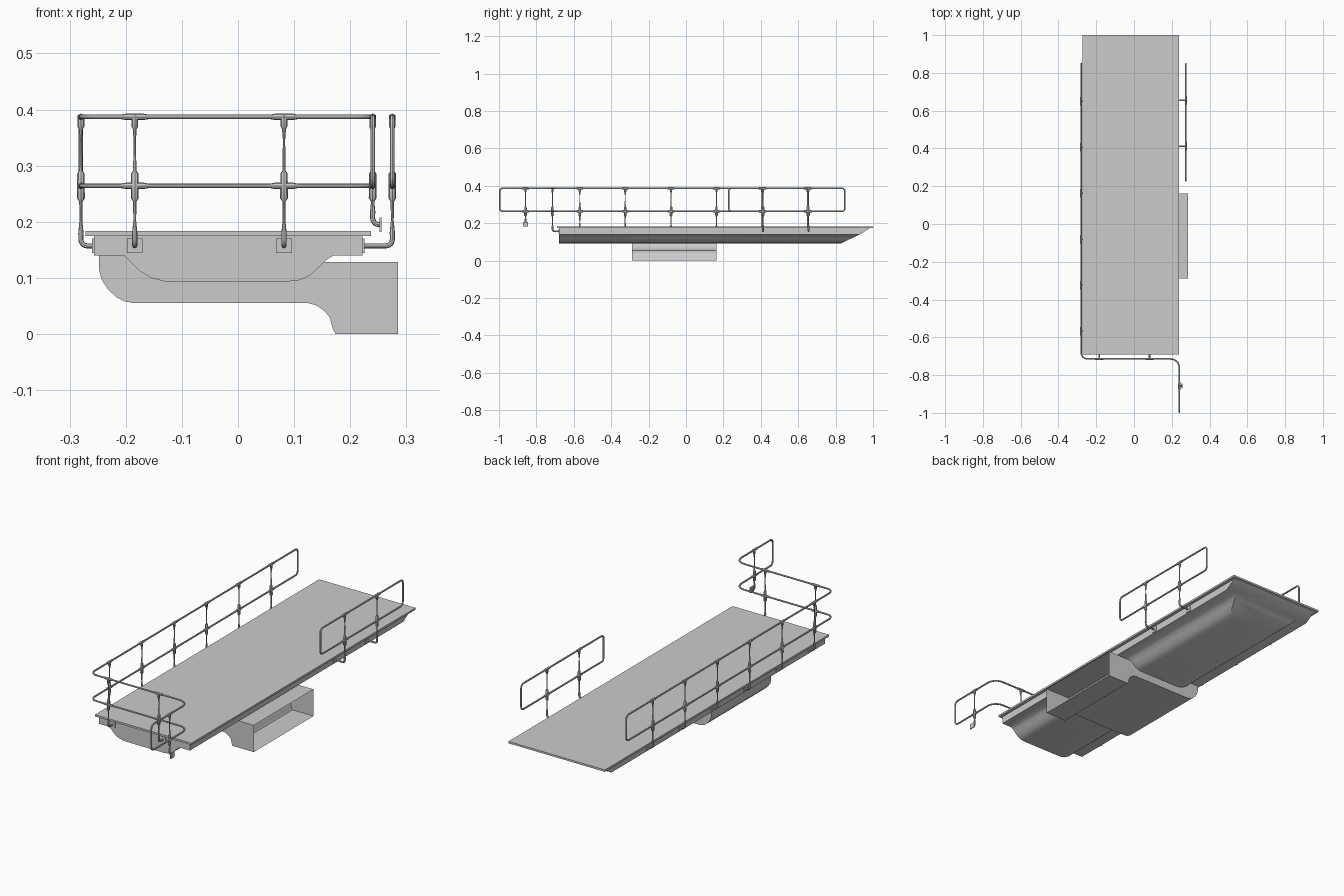
import bpy, bmesh
from mathutils import Vector

if "Cube" in bpy.data.objects:
    bpy.data.objects.remove(bpy.data.objects["Cube"])

TOP, MID, FOOT = 0.387, 0.264, 0.157


def mesh_object(name, verts, faces, recalc=True):
    me = bpy.data.meshes.new(name)
    me.from_pydata(verts, [], faces)
    bm = bmesh.new()
    bm.from_mesh(me)
    if recalc:
        bmesh.ops.recalc_face_normals(bm, faces=bm.faces)
    bm.to_mesh(me)
    bm.free()
    ob = bpy.data.objects.new(name, me)
    bpy.context.collection.objects.link(ob)
    return ob


def extrude(name, profile, y0, y1, open_sides=()):
    """Extrude an xz profile along y; y1 may depend on z."""
    n = len(profile)
    verts = [(x, y0, z) for x, z in profile] + [(x, y1(z), z) for x, z in profile]
    faces = [(i, (i + 1) % n, n + (i + 1) % n, n + i) for i in range(n) if i not in open_sides]
    faces += [tuple(reversed(range(n))), tuple(range(n, 2 * n))]
    ob = mesh_object(name, verts, faces)
    smooth(ob)
    return ob


def smooth(ob):
    bpy.ops.object.select_all(action='DESELECT')
    ob.select_set(True)
    bpy.context.view_layer.objects.active = ob
    bpy.ops.object.shade_smooth_by_angle(angle=0.6)


def box(name, centre, size):
    bm = bmesh.new()
    bmesh.ops.create_cube(bm, size=1)
    for v in bm.verts:
        v.co = Vector(c + p * s for c, p, s in zip(centre, v.co, size))
    me = bpy.data.meshes.new(name)
    bm.to_mesh(me)
    bm.free()
    ob = bpy.data.objects.new(name, me)
    bpy.context.collection.objects.link(ob)
    return ob


def fillet(corners, closed):
    """Round a path given as (point, radius)."""
    n, out = len(corners), []
    for i, (p, r) in enumerate(corners):
        p = Vector(p)
        if r == 0 or (not closed and i in (0, n - 1)):
            out.append(p)
            continue
        a = p + (Vector(corners[i - 1][0]) - p).normalized() * r
        b = p + (Vector(corners[(i + 1) % n][0]) - p).normalized() * r
        for k in range(7):
            t = k / 6
            w = 2 * t * (1 - t) * 0.83
            s = (1 - t) ** 2 + t * t + w
            out.append((a * (1 - t) ** 2 + p * w + b * t * t) / s)
    return out


def tubes(name, paths, closed=False):
    """Each path is a list of (point, radius)."""
    cu = bpy.data.curves.new(name, 'CURVE')
    cu.dimensions = '3D'
    cu.bevel_depth = 1.0
    cu.bevel_resolution = 2
    cu.use_fill_caps = True
    for path in paths:
        sp = cu.splines.new('POLY')
        sp.points.add(len(path) - 1)
        for q, (p, r) in zip(sp.points, path):
            q.co = (*p, 1)
            q.radius = r
        sp.use_cyclic_u = closed
    ob = bpy.data.objects.new(name, cu)
    bpy.context.collection.objects.link(ob)
    bpy.ops.object.select_all(action='DESELECT')
    ob.select_set(True)
    bpy.context.view_layer.objects.active = ob
    bpy.ops.object.convert(target='MESH')
    smooth(bpy.context.view_layer.objects.active)


def rail(name, plan):
    """Closed loop: top rail out, middle rail back, rounded ends."""
    level = lambda z: [((x, y, z), r) for x, y, r in plan]
    path = fillet(level(TOP) + level(MID)[::-1], True)
    tubes(name, [[(p, 0.004) for p in path]], True)


def post(name, x, y, inward, reach, foot=FOOT):
    d = Vector((*inward, 0))
    base = Vector((x, y, 0))
    at = lambda z: base + Vector((0, 0, z))
    # tapered upright with sleeves at both rails
    shaft = [(at(z), r) for z, r in (
        (foot + 0.02, 0.005), (foot + 0.045, 0.0025), (0.236, 0.003), (0.242, 0.007),
        (0.286, 0.0065), (0.291, 0.003), (0.345, 0.002), (0.365, 0.0035), (0.37, 0.006), (0.39, 0.006))]
    bend = fillet([(at(foot + 0.022), 0), (at(foot), 0.012), (at(foot) + d * reach, 0)], False)
    parts = [shaft, [(p, 0.0045) for p in bend]]
    # collars running along the rails
    along = Vector((d.y, -d.x, 0))
    for z in (TOP, MID):
        parts.append([(at(z) + along * t, r) for t, r in (
            (-0.024, 0.0042), (-0.015, 0.0058), (0.015, 0.0058), (0.024, 0.0042))])
    tubes(name, parts)
    thick = [0.004 if c else 0.028 for c in inward]
    box(name + "_plate", at(foot) + d * reach, (*thick, 0.026))


# deck slab
box("deck", (-0.0175, 0.155, 0.179), (0.509, 1.69, 0.009))

# hull with rim and rounded belly, cut by a slope at the back
belly = [(-0.203, 0.14), (-0.19, 0.127), (-0.175, 0.112), (-0.155, 0.1), (-0.13, 0.0935), (-0.1, 0.093),
         (0.08, 0.093), (0.107, 0.095), (0.128, 0.104), (0.145, 0.12), (0.156, 0.131), (0.17, 0.14)]
rim = [(0.222, 0.14), (0.222, 0.175), (-0.257, 0.175), (-0.257, 0.14)]
extrude("hull", belly + rim, -0.68, lambda z: min(0.985, 0.83 + (z - 0.093) * 2.1))

# support bracket, hollow and open at its outer end
under = [(-0.248, 0.14), (-0.248, 0.115), (-0.243, 0.097), (-0.232, 0.08), (-0.216, 0.065), (-0.202, 0.058),
         (-0.185, 0.055), (0.125, 0.055), (0.14, 0.051), (0.155, 0.04), (0.164, 0.029), (0.168, 0.012),
         (0.172, 0.003), (0.174, 0.0), (0.285, 0.0)]
roof = [(0.285, 0.128), (0.153, 0.128)] + belly[9:0:-1] + [belly[0]]
extrude("support_bracket", under + roof, -0.288, lambda z: 0.162,
        open_sides=(len(under) - 1,))

# railings
rail("long_railing", [(-0.28, 0.85, 0.018), (-0.28, -0.714, 0.035), (0.24, -0.714, 0.05), (0.24, -0.996, 0.018)])
rail("short_railing", [(0.275, 0.85, 0.018), (0.275, 0.228, 0.018)])

# railing posts
for i, y in enumerate((0.65, 0.407, 0.163, -0.08, -0.325, -0.568)):
    post(f"left_post_{i}", -0.28, y, (1, 0), 0.022)
for i, y in enumerate((0.655, 0.412)):
    post(f"right_post_{i}", 0.275, y, (-1, 0), 0.052)
for i, x in enumerate((-0.184, 0.082)):
    post(f"front_post_{i}", x, -0.714, (0, 1), 0.033)
post("wing_post", 0.24, -0.858, (1, 0), 0.014, foot=0.195)
